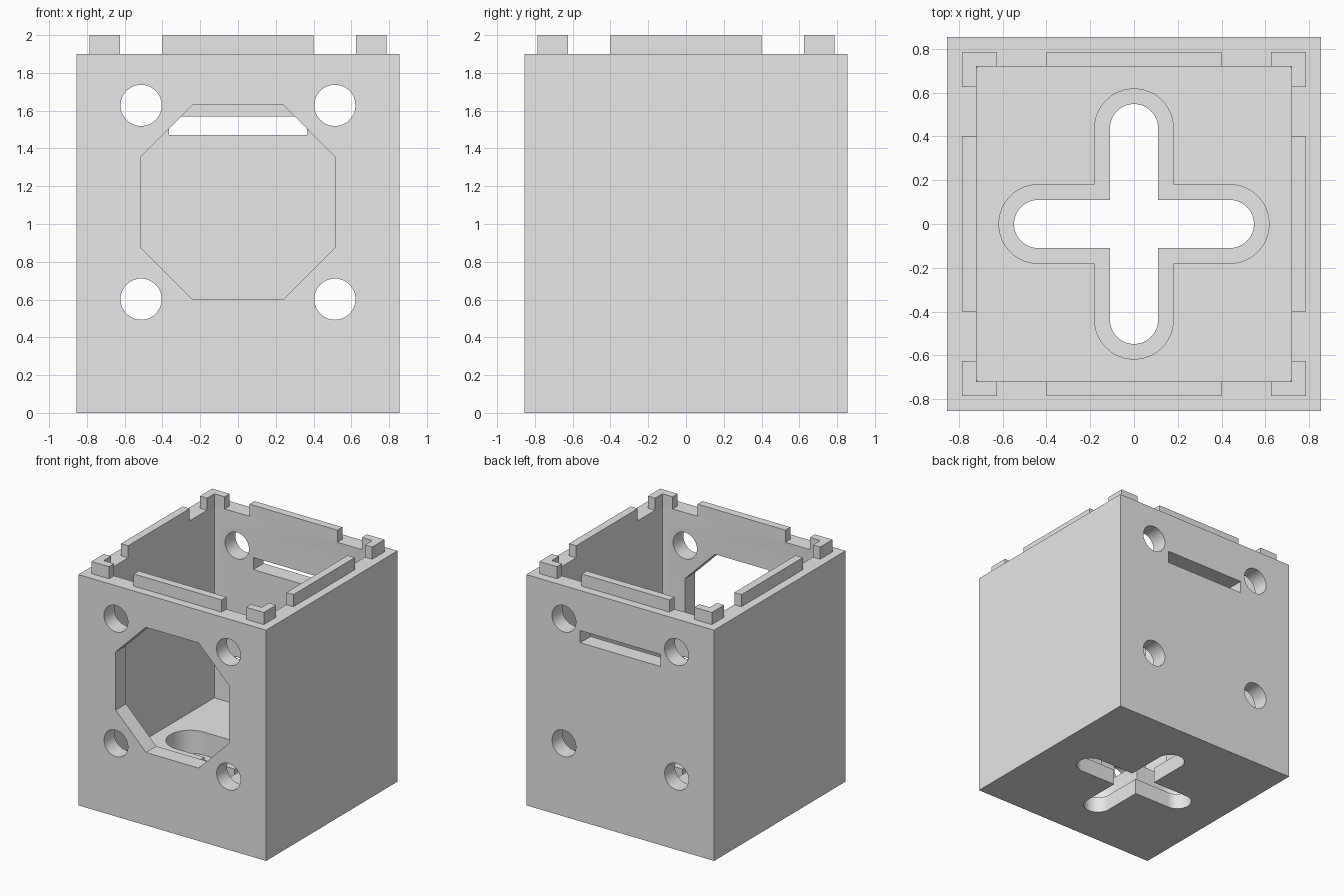
import bpy
import bmesh
from math import pi, cos, sin

cube = bpy.data.objects.get("Cube")
if cube:
    bpy.data.objects.remove(cube, do_unlink=True)

grey = bpy.data.materials.new("plain grey")
grey.use_nodes = True
grey.diffuse_color = (0.8, 0.8, 0.8, 1)
grey.node_tree.nodes["Principled BSDF"].inputs["Base Color"].default_value = (0.8, 0.8, 0.8, 1)


def prism(name, outline, low, high, axis="z"):
    """Extrude a 2D outline along z (outline in x, y) or y (outline in x, z)."""
    def place(p, h):
        return (p[0], p[1], h) if axis == "z" else (p[0], h, p[1])
    bm = bmesh.new()
    base = bm.faces.new([bm.verts.new(place(p, low)) for p in outline])
    caps = bmesh.ops.extrude_face_region(bm, geom=[base])["geom"]
    step = (0, 0, high - low) if axis == "z" else (0, high - low, 0)
    bmesh.ops.translate(bm, vec=step, verts=[v for v in caps if isinstance(v, bmesh.types.BMVert)])
    bmesh.ops.recalc_face_normals(bm, faces=bm.faces)
    mesh = bpy.data.meshes.new(name)
    bm.to_mesh(mesh)
    bm.free()
    mesh.materials.append(grey)
    obj = bpy.data.objects.new(name, mesh)
    bpy.context.collection.objects.link(obj)
    return obj


def rect(x0, x1, y0, y1):
    return [(x0, y0), (x1, y0), (x1, y1), (x0, y1)]


def rounded(hx, hy, r, n):
    """Centred rectangle with rounded corners."""
    pts = []
    for k, (sx, sy) in enumerate([(1, 1), (-1, 1), (-1, -1), (1, -1)]):
        for i in range(n + 1):
            a = (k + i / n) * pi / 2
            pts.append((sx * (hx - r) + r * cos(a), sy * (hy - r) + r * sin(a)))
    return pts


def select_only(obj):
    bpy.ops.object.select_all(action="DESELECT")
    obj.select_set(True)
    bpy.context.view_layer.objects.active = obj


def cut(target, cutter):
    cutter.hide_render = True
    mod = target.modifiers.new("cut", "BOOLEAN")
    mod.operation = "DIFFERENCE"
    mod.solver = "EXACT"
    mod.object = cutter
    select_only(target)
    bpy.ops.object.modifier_apply(modifier=mod.name)
    bpy.data.objects.remove(cutter, do_unlink=True)


OUT, IN, LUG = 0.855, 0.72, 0.785
RIM, TOP, FLOOR, LEDGE = 1.9, 2.0, 0.32, 0.13

# Open box with a thick floor
body = prism("box_body", rect(-OUT, OUT, -OUT, OUT), 0, RIM)
cut(body, prism("cavity_cutter", rounded(IN, IN, 0.01, 2), FLOOR, 2.5))

# Cross-shaped opening in the floor, wide above and narrow below
for half, tip, low in [(0.18, 0.617, LEDGE), (0.11, 0.548, -0.5)]:
    for hx, hy in [(tip, half), (half, tip)]:
        # a hair under a full radius keeps the outline free of doubled points
        cut(body, prism("cross_cutter", rounded(hx, hy, half - 0.0005, 12), low, 0.6))

# Eight-sided front window
window = []
for sx, sz in [(1, 1), (-1, 1), (-1, -1), (1, -1)]:
    corner = [(sx * 0.515, 1.115 + sz * 0.24), (sx * 0.24, 1.115 + sz * 0.515)]
    window += corner if sx * sz > 0 else corner[::-1]
cut(body, prism("window_cutter", window, -1, -0.5, "y"))

# Back slot
cut(body, prism("slot_cutter", rect(-0.365, 0.365, 1.47, 1.57), 0.5, 1, "y"))

# Four screw holes through front and back walls
for x in (-0.513, 0.513):
    for z in (0.602, 1.628):
        circle = [(x + 0.109 * cos(i * pi / 24), z + 0.109 * sin(i * pi / 24)) for i in range(48)]
        cut(body, prism("hole_cutter", circle, -1, 1, "y"))

select_only(body)
bpy.ops.object.shade_smooth_by_angle()

# Locating lugs on the rim: a bar per side and an L per corner
for s, across, along in [(-1, "front", "right"), (1, "back", "left")]:
    a, b = sorted((s * IN, s * LUG))
    prism(across + "_rim_bar", rect(-0.4, 0.4, a, b), RIM, TOP)
    prism(along + "_rim_bar", rect(a, b, -0.4, 0.4), RIM, TOP)

ell = [(0.625, LUG), (LUG, LUG), (LUG, 0.625), (IN, 0.625), (IN, IN), (0.625, IN)]
for sx, side in [(-1, "right"), (1, "left")]:
    for sy, end in [(-1, "front"), (1, "back")]:
        prism(f"{end}_{side}_corner_lug", [(sx * x, sy * y) for x, y in ell], RIM, TOP)
